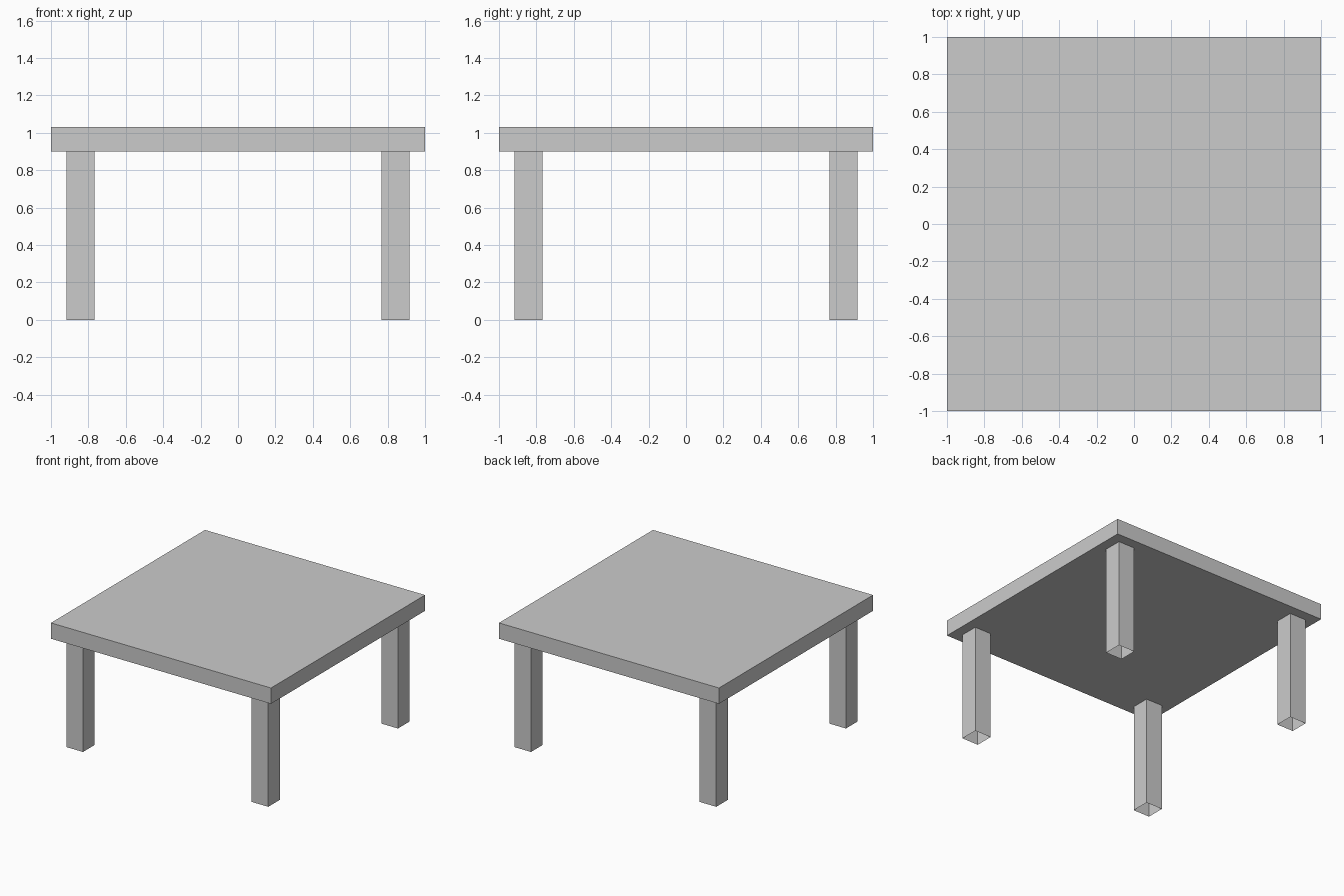
import bpy
import bmesh
from mathutils import Matrix, Vector

if "Cube" in bpy.data.objects:
    bpy.data.objects.remove(bpy.data.objects["Cube"])


def box(name, center, size, open_ends=False):
    """Add a box; open_ends drops the top and bottom faces."""
    bm = bmesh.new()
    matrix = Matrix.Translation(center) @ Matrix.Diagonal((*size, 1))
    bmesh.ops.create_cube(bm, size=1, matrix=matrix)
    if open_ends:
        bm.normal_update()
        caps = [f for f in bm.faces if abs(f.normal.z) > 0.9]
        bmesh.ops.delete(bm, geom=caps, context='FACES_ONLY')
    mesh = bpy.data.meshes.new(name)
    bm.to_mesh(mesh)
    bm.free()
    obj = bpy.data.objects.new(name, mesh)
    bpy.context.collection.objects.link(obj)
    return obj


TOP_Z, UNDERSIDE_Z = 1.03, 0.90
LEG_WIDTH, LEG_OFFSET = 0.15, 0.842

# Square slab
box("table_top", Vector((0, 0, (TOP_Z + UNDERSIDE_Z) / 2)),
    (2, 2, TOP_Z - UNDERSIDE_Z))

# Four hollow square legs, open at the foot
for side_y, y in (("front", -1), ("back", 1)):
    for side_x, x in (("left", -1), ("right", 1)):
        box(f"{side_y}_{side_x}_leg",
            Vector((x * LEG_OFFSET, y * LEG_OFFSET, UNDERSIDE_Z / 2)),
            (LEG_WIDTH, LEG_WIDTH, UNDERSIDE_Z), open_ends=True)
